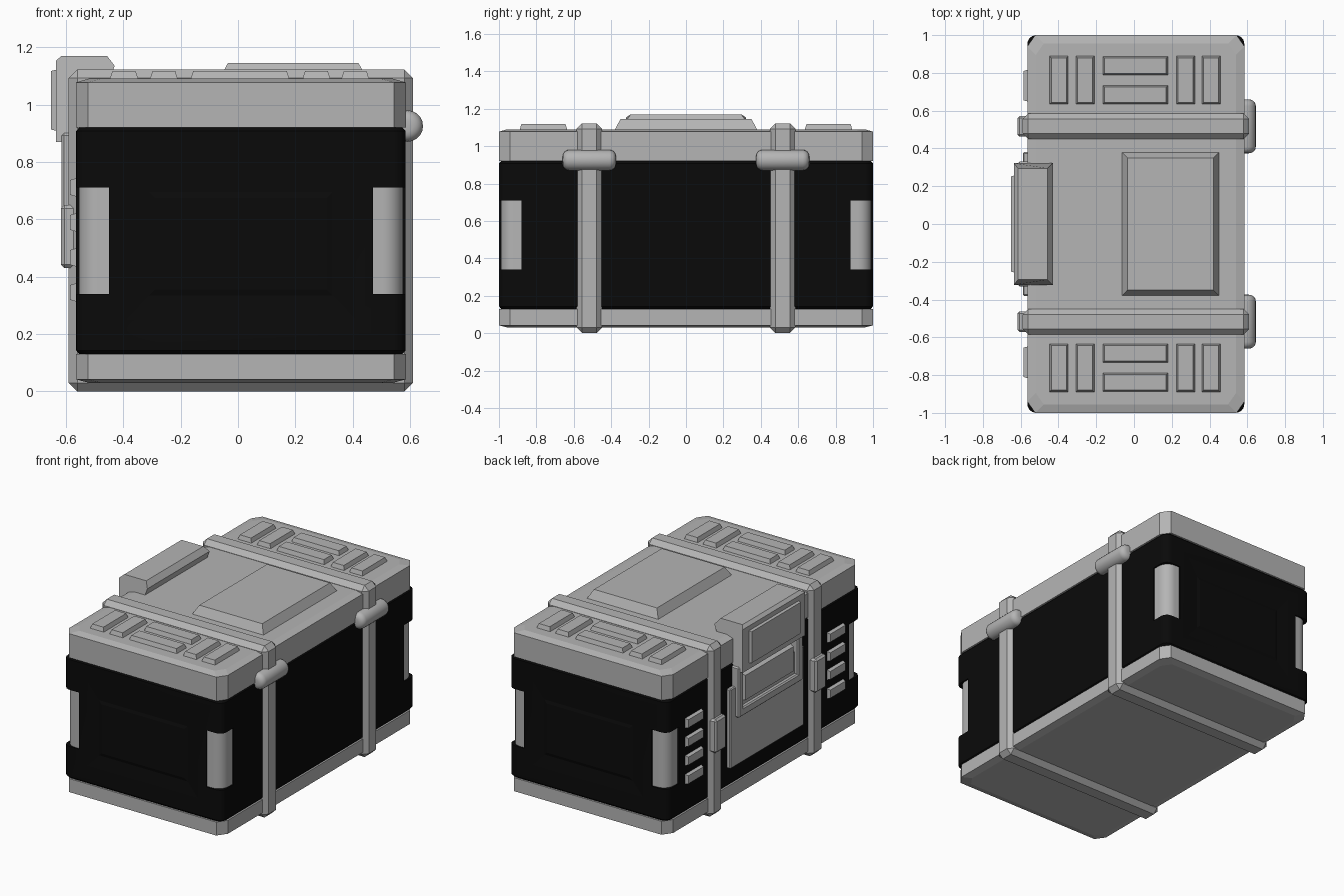
import bpy, bmesh, math
from mathutils import Vector

cube = bpy.data.objects.get("Cube")
if cube:
    bpy.data.objects.remove(cube, do_unlink=True)


def material(name, value):
    m = bpy.data.materials.new(name)
    m.use_nodes = True
    colour = (value, value, value, 1)
    m.diffuse_color = colour
    m.node_tree.nodes["Principled BSDF"].inputs["Base Color"].default_value = colour
    return m


GREY = material("light_grey", 0.46)
BLACK = material("black", 0.003)
CX = 0.01            # middle of the case body
HX, HY = 0.575, 1.0  # half width and half length


def finish(name, bm, mat, smooth=False):
    bmesh.ops.recalc_face_normals(bm, faces=bm.faces)
    mesh = bpy.data.meshes.new(name)
    bm.to_mesh(mesh)
    bm.free()
    mesh.materials.append(mat)
    ob = bpy.data.objects.new(name, mesh)
    bpy.context.collection.objects.link(ob)
    if smooth:
        smooth_object(ob)
    return ob


def smooth_object(ob):
    bpy.ops.object.select_all(action='DESELECT')
    ob.select_set(True)
    bpy.context.view_layer.objects.active = ob
    bpy.ops.object.shade_smooth_by_angle(angle=math.radians(30))


def box(name, xs, ys, zs, mat=GREY, bevel=0, taper=0, toward=(0, 0, 1)):
    """Box from ranges, with bevelled edges or one face shrunk by taper."""
    bm = bmesh.new()
    bmesh.ops.create_cube(bm, size=1)
    mid = Vector([sum(r) / 2 for r in (xs, ys, zs)])
    size = Vector([abs(r[1] - r[0]) for r in (xs, ys, zs)])
    toward = Vector(toward)
    for v in bm.verts:
        shrink = taper if v.co.dot(toward) > 0 else 0
        for i in range(3):
            inset = 0 if toward[i] else shrink
            v.co[i] = mid[i] + v.co[i] * (size[i] - 2 * inset)
    if bevel:
        bmesh.ops.bevel(bm, geom=bm.edges[:], offset=bevel, segments=1,
                        affect='EDGES', clamp_overlap=True)
    return finish(name, bm, mat)


def loft(levels, rx, ry, segs):
    """Stack of rectangles with cut or round corners; levels are (z, inset)."""
    bm = bmesh.new()
    rings = []
    for z, inset in levels:
        ring = []
        for quarter in range(4):
            sx = 1 if quarter in (0, 3) else -1
            sy = 1 if quarter < 2 else -1
            for i in range(segs + 1):
                a = (quarter + i / segs) * math.pi / 2
                x = sx * (HX - inset - rx) + rx * math.cos(a)
                y = sy * (HY - inset - ry) + ry * math.sin(a)
                ring.append(bm.verts.new((CX + x, y, z)))
        rings.append(ring)
    n = len(rings[0])
    for low, high in zip(rings, rings[1:]):
        for i in range(n):
            j = (i + 1) % n
            bm.faces.new((low[i], low[j], high[j], high[i]))
    bm.faces.new(rings[0])
    bm.faces.new(rings[-1])
    bmesh.ops.recalc_face_normals(bm, faces=bm.faces)
    return bm


# Lid and base shells with cut corners
finish("lid", loft([(0.92, 0), (1.077, 0), (1.09, 0.045)], 0.042, 0.06, 1), GREY)
finish("base", loft([(0.03, 0.045), (0.042, 0), (0.13, 0)], 0.042, 0.06, 1), GREY)

# Black body with a sunken frame and raised panel in each end
bm = loft([(0.13, 0.012), (0.142, 0.001), (0.908, 0.001), (0.92, 0.012)], 0.045, 0.045, 6)
ends = [f for f in bm.faces if abs(f.normal.y) > 0.99 and f.calc_area() > 0.5]
for face in ends:
    side = 1 if face.normal.y > 0 else -1
    for hx, z0, z1, depth in ((0.4, 0.25, 0.8, 0.001), (0.32, 0.335, 0.695, 0.04),
                              (0.315, 0.34, 0.69, 0.04), (0.295, 0.36, 0.67, 0.02)):
        bmesh.ops.inset_individual(bm, faces=[face], thickness=0.004)
        mid = face.calc_center_median()
        for v in face.verts:
            v.co = (CX + (hx if v.co.x > mid.x else -hx), side * (HY - depth),
                    z1 if v.co.z > mid.z else z0)
body = finish("body", bm, BLACK)

# Notches in the body corners
cutter_mesh = bmesh.new()
for sx in (-1, 1):
    for sy in (-1, 1):
        made = bmesh.ops.create_cube(cutter_mesh, size=1)
        for v in made["verts"]:
            v.co = (CX + sx * (HX - 0.01) + v.co.x * 0.21,
                    sy * HY + v.co.y * 0.24, 0.525 + v.co.z * 0.37)
cutter = finish("corner_cutter", cutter_mesh, BLACK)
cutter.hide_render = True
cut = body.modifiers.new("corner_notches", 'BOOLEAN')
cut.operation = 'DIFFERENCE'
cut.solver = 'EXACT'
cut.object = cutter
bpy.context.view_layer.objects.active = body
bpy.ops.object.modifier_apply(modifier=cut.name)
bpy.data.objects.remove(cutter, do_unlink=True)
smooth_object(body)

# Rounded grey core that shows through the notches
finish("corner_guards", loft([(0.3, 0.01), (0.75, 0.01)], 0.07, 0.07, 8), GREY, True)
# Black infill hides the core behind the sunken end panels
for s, label in ((-1, "front"), (1, "back")):
    # Shallow black copy of the end panel, over the core
    bm = bmesh.new()
    rims = []
    for hx, z0, z1, depth in ((0.42, 0.23, 0.82, 0.001), (0.4, 0.25, 0.8, 0.001),
                              (0.32, 0.335, 0.695, 0.009), (0.3, 0.355, 0.675, 0.003)):
        rims.append([bm.verts.new((CX + x, s * (HY - depth), z))
                     for x, z in ((-hx, z0), (hx, z0), (hx, z1), (-hx, z1))])
    for a, b in zip(rims, rims[1:]):
        for i in range(4):
            j = (i + 1) % 4
            bm.faces.new((a[i], a[j], b[j], b[i]))
    bm.faces.new(rims[-1])
    finish(label + "_end_panel", bm, BLACK)

# Raised plate on the lid
box("lid_plate", (-0.07, 0.455), (-0.385, 0.385), (1.08, 1.145), taper=0.035)

for s, label in ((-1, "front"), (1, "back")):
    # Strap around the case, with its clip and roller
    y = s * 0.517
    box(label + "_strap", (-0.59, 0.61), (y - 0.068, y + 0.068), (0, 1.122), bevel=0.03)
    box(label + "_strap_clip", (-0.617, -0.55), (y - 0.055, y + 0.055),
        (0.43, 0.65), bevel=0.012)
    bm = bmesh.new()
    bmesh.ops.create_cone(bm, cap_ends=True, segments=20, radius1=0.055,
                          radius2=0.055, depth=0.285)
    rims = [e for e in bm.edges if abs(e.verts[0].co.z - e.verts[1].co.z) < 0.001]
    bmesh.ops.bevel(bm, geom=rims, offset=0.035, segments=4, profile=0.5, affect='EDGES')
    for v in bm.verts:
        v.co = (0.59 + v.co.x, y + v.co.z, 0.925 + v.co.y)
    finish(label + "_strap_roller", bm, GREY, True)

    # Ribs on the lid end
    for i, (x0, x1) in enumerate(((-0.45, -0.345), (-0.31, -0.207),
                                  (0.222, 0.325), (0.357, 0.46))):
        box(f"{label}_lid_rib_{i}", (x0, x1), (s * 0.632, s * 0.892),
            (1.08, 1.117), taper=0.012)
    for i, (y0, y1) in enumerate(((0.632, 0.737), (0.785, 0.89))):
        box(f"{label}_lid_bar_{i}", (-0.168, 0.182), (s * y0, s * y1),
            (1.08, 1.117), taper=0.012)

    # Vent slats on the latch side
    for i in range(4):
        z = 0.345 + i * 0.122
        box(f"{label}_vent_{i}", (-0.585, -0.55), (s * 0.645, s * 0.82),
            (z - 0.036, z + 0.036), taper=0.01, toward=(-1, 0, 0))

    # Side arm of the latch frame
    box(label + "_latch_arm", (-0.615, -0.55), (s * 0.28, s * 0.33), (0.57, 0.9), bevel=0.008)

# Latch: backing plate, frame, inner panel
box("latch_plate", (-0.588, -0.55), (-0.38, 0.38), (0.25, 0.77), bevel=0.006)
box("latch_frame_bottom", (-0.615, -0.55), (-0.33, 0.33), (0.57, 0.625), bevel=0.008)
box("latch_panel", (-0.605, -0.55), (-0.26, 0.26), (0.645, 0.83),
    taper=0.012, toward=(-1, 0, 0))

# Latch hook folded over the lid edge
profile = [(-0.635, 0.87), (-0.635, 1.152), (-0.615, 1.17), (-0.457, 1.17),
           (-0.43, 1.135), (-0.45, 1.08), (-0.55, 1.08), (-0.55, 0.87)]
bm = bmesh.new()
sides = [[bm.verts.new((x, s * (0.295 if z > 1.16 else 0.322), z)) for x, z in profile]
         for s in (-1, 1)]
for i in range(len(profile)):
    j = (i + 1) % len(profile)
    bm.faces.new((sides[0][i], sides[0][j], sides[1][j], sides[1][i]))
for side in sides:
    bm.faces.new(side)
finish("latch_hook", bm, GREY)
box("latch_hook_plate", (-0.652, -0.62), (-0.26, 0.26), (0.905, 1.125),
    taper=0.008, toward=(-1, 0, 0))
